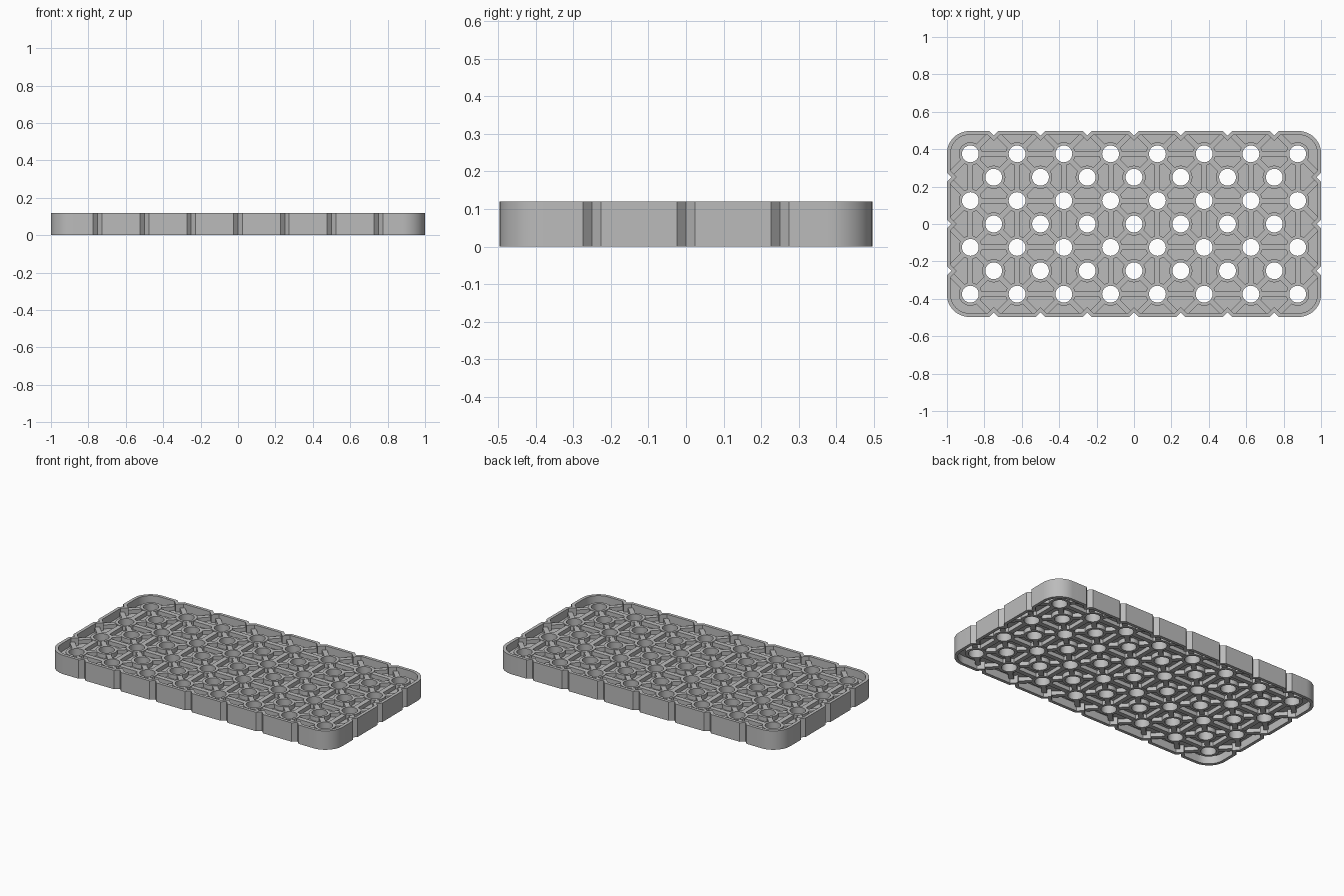
import bpy, bmesh
from math import cos, sin, pi, sqrt
from mathutils import Vector, Matrix

cube = bpy.data.objects.get("Cube")
if cube:
    bpy.data.objects.remove(cube, do_unlink=True)

HX, HY, HEIGHT = 1.0, 0.497, 0.12
CORNER, NOTCH, WALL = 0.12, 0.024, 0.02
STEP = 0.25
HOLE, BOSS, RIB = 0.045, 0.062, 0.03
MID = HEIGHT / 2

grey = bpy.data.materials.new("plain grey")
grey.use_nodes = True
grey.diffuse_color = (0.5, 0.5, 0.5, 1)
grey.node_tree.nodes["Principled BSDF"].inputs["Base Color"].default_value = (0.5, 0.5, 0.5, 1)


def finish(name, mesh):
    obj = bpy.data.objects.new(name, mesh)
    bpy.context.collection.objects.link(obj)
    mesh.materials.clear()
    mesh.materials.append(grey)
    bpy.ops.object.select_all(action="DESELECT")
    bpy.context.view_layer.objects.active = obj
    obj.select_set(True)
    bpy.ops.object.shade_smooth_by_angle(angle=pi / 6)
    return obj


def slab(name, loops, thickness):
    """Extrude nested closed outlines, inner ones becoming holes."""
    curve = bpy.data.curves.new(name + "_outline", "CURVE")
    curve.dimensions = "2D"
    curve.fill_mode = "BOTH"
    curve.extrude = thickness / 2
    for loop in loops:
        spline = curve.splines.new("POLY")
        spline.points.add(len(loop) - 1)
        for point, (x, y) in zip(spline.points, loop):
            point.co = (x, y, 0, 1)
        spline.use_cyclic_u = True
    temp = bpy.data.objects.new(name + "_outline", curve)
    bpy.context.collection.objects.link(temp)
    graph = bpy.context.evaluated_depsgraph_get()
    mesh = bpy.data.meshes.new_from_object(temp.evaluated_get(graph))
    bpy.data.objects.remove(temp, do_unlink=True)
    bm = bmesh.new()
    bm.from_mesh(mesh)
    bmesh.ops.remove_doubles(bm, verts=bm.verts, dist=1e-5)
    bmesh.ops.recalc_face_normals(bm, faces=bm.faces)
    bmesh.ops.translate(bm, verts=bm.verts, vec=(0, 0, MID))
    bm.to_mesh(mesh)
    bm.free()
    return finish(name, mesh)


def circle(centre, radius, sides=32):
    return [(centre[0] + radius * cos(2 * pi * i / sides),
             centre[1] + radius * sin(2 * pi * i / sides)) for i in range(sides)]


def outline(inset):
    """Rounded rectangle with V notches, offset inwards by inset."""
    apex = NOTCH + inset * sqrt(2)
    half = apex - inset
    radius = CORNER - inset
    loop = []
    for side in range(4):
        angle = side * pi / 2
        along = Vector((cos(angle), sin(angle)))
        inward = Vector((-along.y, along.x))
        reach = HY if side % 2 == 0 else HX
        count = 3 if side % 2 == 0 else 1
        edge = -inward * reach
        for k in range(-count, count + 1):
            for shift, depth in ((-half, inset), (0, apex), (half, inset)):
                loop.append(edge + along * (k * STEP + shift) + inward * depth)
        # rounded corner at the end of this side
        length = HX if side % 2 == 0 else HY
        centre = edge + along * (length - CORNER) + inward * CORNER
        for i in range(13):
            turn = angle - pi / 2 + i * pi / 24
            loop.append(centre + radius * Vector((cos(turn), sin(turn))))
    return loop


# Two interleaved grids of drain holes
main_holes = [Vector(((i - 3.5) * STEP, (j - 1.5) * STEP)) for i in range(8) for j in range(4)]
offset_holes = [Vector((i * STEP, j * STEP)) for i in range(-3, 4) for j in range(-1, 2)]
holes = main_holes + offset_holes

# Rim, floor and hole collars
slab("rim", [outline(0), outline(WALL)], HEIGHT)
slab("floor", [outline(WALL / 2)] + [circle(h, HOLE + 0.006) for h in holes], 0.02)
slab("hole_collars", [circle(h, r) for h in holes for r in (BOSS, HOLE)], 0.075)

# Ribs joining the collars and reaching the rim notches
bm = bmesh.new()


def rib(start, end, trim_start, trim_end):
    direction = (end - start).normalized()
    a, b = start + direction * trim_start, end - direction * trim_end
    centre = (a + b) / 2
    angle = Vector((1, 0)).angle_signed(direction)
    matrix = (Matrix.Translation((centre.x, centre.y, MID))
              @ Matrix.Rotation(-angle, 4, "Z")
              @ Matrix.Diagonal(((b - a).length, RIB, 0.07, 1)))
    bmesh.ops.create_cube(bm, size=1, matrix=matrix)


for hole in main_holes:
    for step in (Vector((STEP, 0)), Vector((0, STEP))):
        end = hole + step
        if end.x < HX and end.y < HY:
            rib(hole, end, HOLE + 0.008, HOLE + 0.008)
    for sx in (-1, 1):
        for sy in (-1, 1):
            end = hole + Vector((sx, sy)) * STEP / 2
            at_x, at_y = abs(end.x) > HX - 0.05, abs(end.y) > HY - 0.05
            if at_x and at_y:
                continue
            rib(hole, end, HOLE + 0.008, 0.03 if at_x or at_y else HOLE + 0.008)

mesh = bpy.data.meshes.new("ribs")
bm.to_mesh(mesh)
bm.free()
finish("ribs", mesh)
